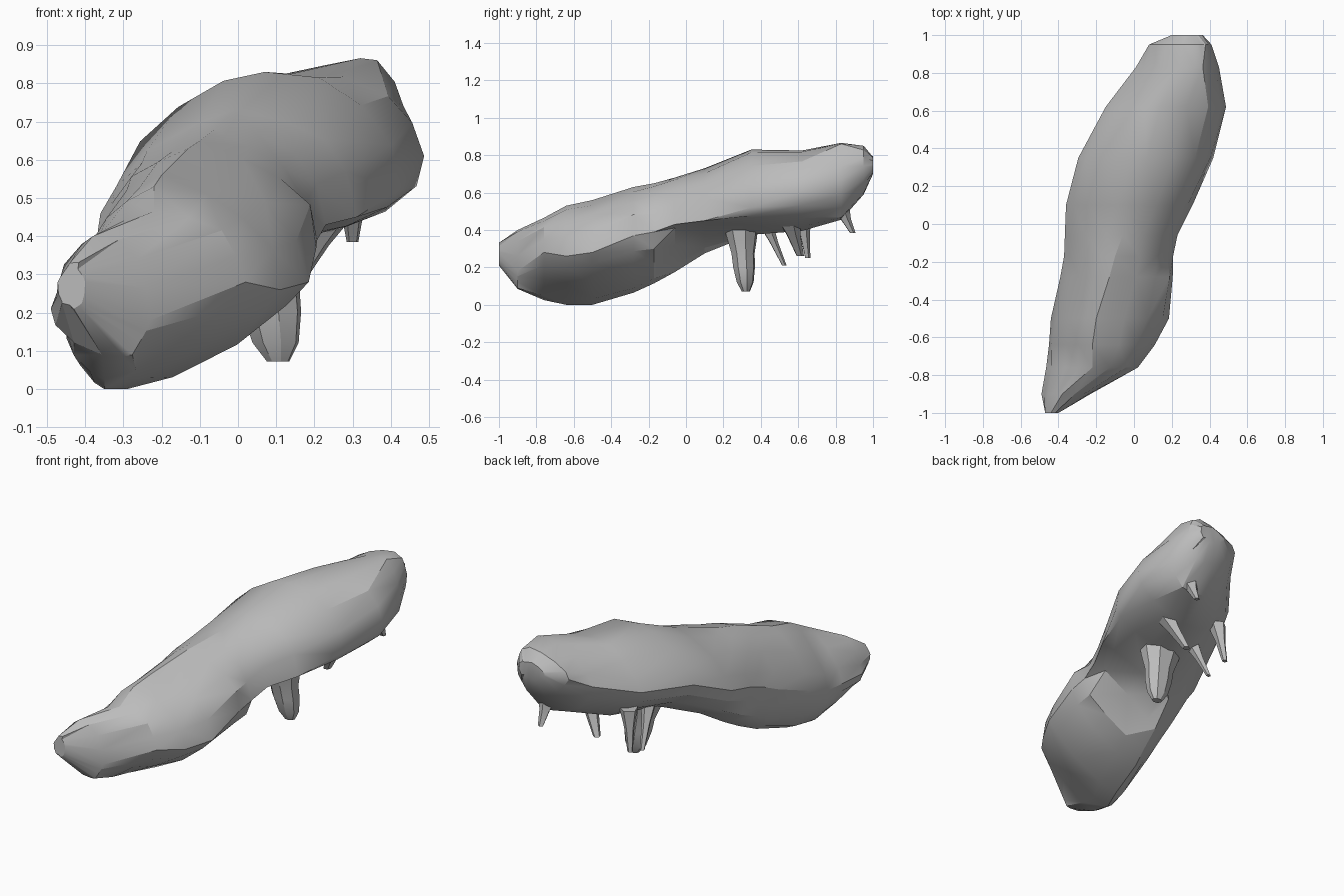
import bpy, bmesh, math, random
from mathutils import Vector

random.seed(4)
cube = bpy.data.objects.get("Cube")
if cube:
    bpy.data.objects.remove(cube, do_unlink=True)

# Single stone colour
stone = bpy.data.materials.new("grey_stone")
stone.use_nodes = True
STONE_COLOUR = (0.5, 0.5, 0.5, 1)
stone.diffuse_color = STONE_COLOUR
stone.node_tree.nodes["Principled BSDF"].inputs["Base Color"].default_value = STONE_COLOUR


def loft(name, rings):
    """Skin a list of closed rings, cap both ends and shade by angle."""
    bm = bmesh.new()
    rows = [[bm.verts.new(p) for p in ring] for ring in rings]
    count = len(rows[0])
    for a, b in zip(rows, rows[1:]):
        for i in range(count):
            j = (i + 1) % count
            bm.faces.new((a[i], a[j], b[j], b[i]))
    bm.faces.new(rows[0])
    bm.faces.new(rows[-1])
    bmesh.ops.recalc_face_normals(bm, faces=bm.faces)
    bmesh.ops.triangulate(bm, faces=bm.faces, quad_method='SHORT_EDGE')
    mesh = bpy.data.meshes.new(name)
    bm.to_mesh(mesh)
    bm.free()
    mesh.materials.append(stone)
    obj = bpy.data.objects.new(name, mesh)
    bpy.context.collection.objects.link(obj)
    bpy.ops.object.select_all(action='DESELECT')
    obj.select_set(True)
    bpy.context.view_layer.objects.active = obj
    bpy.ops.object.shade_smooth_by_angle(angle=math.radians(26))


def section(y, left, top, right, bottom, belly, steps=4):
    """Rounded outline through four extreme points; belly sets the lower right bulge."""
    left, top, right, bottom = (Vector(p) for p in (left, top, right, bottom))
    quarters = ((right, top, 2.1), (left, top, 1.5), (left, bottom, 1.8), (right, bottom, belly))
    ring = []
    for q, (side, pole, power) in enumerate(quarters):
        for s in range(steps):
            t = s / steps * math.pi / 2
            if q % 2:
                t = math.pi / 2 - t
            u = max(math.cos(t), 0) ** (2 / power)
            v = max(math.sin(t), 0) ** (2 / power)
            x = pole.x + (side.x - pole.x) * u
            z = side.y + (pole.y - side.y) * v
            # Chipped surface between the extremes
            chip = 0.009 if s else 0
            ring.append((x + random.uniform(-chip, chip), y, z + random.uniform(-chip, chip)))
    return ring


# Main boulder: y, then left, top, right and bottom points (x, z), then belly
outline = [
    (-1, (-.47, .25), (-.44, .33), (-.40, .28), (-.43, .21), 2),
    (-.9, (-.49, .21), (-.38, .40), (-.23, .18), (-.3, .085), 1.6),
    (-.76, (-.465, .2), (-.22, .465), (.02, .28), (-.35, .025), 1.3),
    (-.64, (-.45, .2), (-.22, .53), (.11, .26), (-.35, 0), 1.3),
    (-.5, (-.44, .25), (-.2, .56), (.185, .28), (-.29, 0), 1.35),
    (-.28, (-.39, .33), (-.13, .63), (.205, .37), (-.25, .065), 1.55),
    (-.17, (-.37, .38), (-.1, .65), (.207, .39), (-.22, .115), 1.6),
    (-.06, (-.366, .42), (-.06, .68), (.23, .43), (-.2, .175), .85),
    (.1, (-.36, .46), (-.01, .73), (.31, .45), (-.16, .275), .75),
    (.35, (-.295, .57), (.07, .83), (.42, .52), (.06, .375), 1.5),
    (.62, (-.15, .59), (.14, .825), (.487, .61), (.16, .395), 1.8),
    (.83, (.01, .66), (.32, .866), (.45, .67), (.28, .455), 2),
    (.95, (.08, .73), (.33, .85), (.41, .74), (.3, .59), 2),
    (1, (.2, .75), (.3, .79), (.36, .75), (.3, .7), 2),
]
loft("boulder", [section(*row) for row in outline])


def spike(name, base, tip, profile, sides, depth=1):
    """Hanging spike; profile pairs give distance along the axis and radius."""
    base, tip = Vector(base), Vector(tip)
    rings = []
    for along, radius in profile:
        centre = base.lerp(tip, along)
        ring = []
        for i in range(sides):
            a = math.tau * (i + 0.3) / sides
            ring.append(centre + Vector((math.cos(a), math.sin(a) * depth, 0)) * radius)
        rings.append(ring)
    loft(name, rings)


# Large hanging stalactite, flattened front to back
spike("large_stalactite", (.05, .29, .48), (.105, .32, .072),
      [(0, .14), (.3, .11), (.5, .085), (.68, .08), (.88, .062), (1, .03)], 8, .75)

# Small stalactites: name, root, tip, thickness
small = [
    ("front_stalactite", (-.06, .42, .44), (-.09, .525, .21), .013),
    ("middle_stalactite", (.25, .54, .47), (.14, .61, .26), .021),
    ("side_stalactite", (-.07, .62, .48), (-.1, .65, .25), .015),
    ("back_stalactite", (.3, .82, .52), (.3, .89, .385), .016),
]
for name, root, tip, width in small:
    spike(name, root, tip, [(0, width * 3.4), (.45, width * 1.9), (1, width)], 5)
